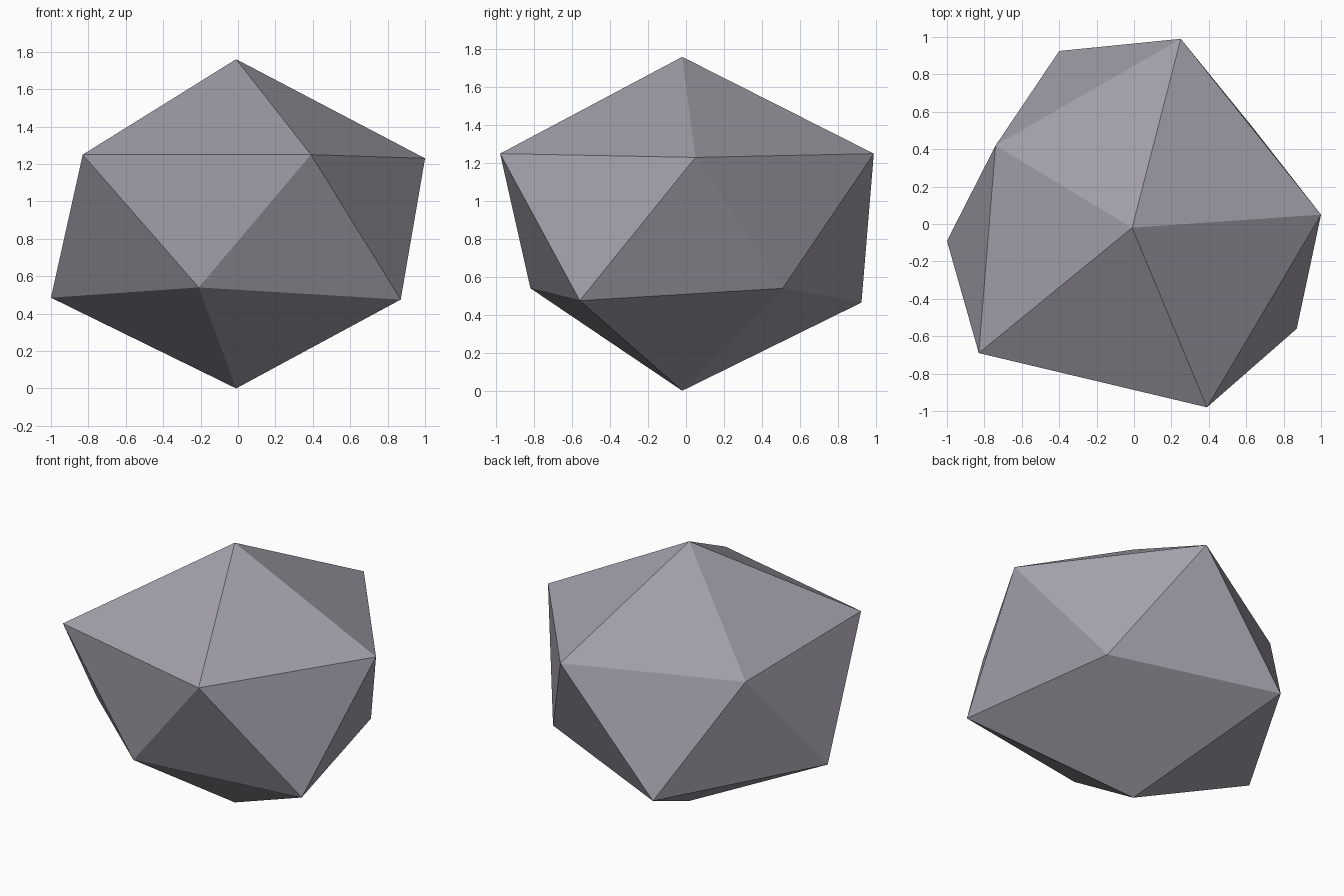
import bpy
import bmesh

cube = bpy.data.objects.get("Cube")
if cube:
    bpy.data.objects.remove(cube, do_unlink=True)

# Stone colour
stone = bpy.data.materials.new("grey_stone")
stone.use_nodes = True
colour = (0.36, 0.345, 0.40, 1.0)
stone.diffuse_color = colour
bsdf = next(n for n in stone.node_tree.nodes if n.type == "BSDF_PRINCIPLED")
bsdf.inputs["Base Color"].default_value = colour
bsdf.inputs["Roughness"].default_value = 0.9

# Rough rock: two uneven five-point rings between two poles, counter-clockwise
upper_ring = [(-0.83, -0.69, 1.25), (0.39, -0.98, 1.25), (1.0, 0.05, 1.23),
              (0.25, 0.99, 1.25), (-0.74, 0.42, 1.17)]
lower_ring = [(-0.21, -0.82, 0.54), (0.87, -0.56, 0.475), (0.64, 0.51, 0.54),
              (-0.40, 0.925, 0.465), (-1.0, -0.09, 0.485)]

bm = bmesh.new()
top = bm.verts.new((-0.01, -0.02, 1.76))
bottom = bm.verts.new((-0.01, -0.02, 0.0))
upper = [bm.verts.new(p) for p in upper_ring]
lower = [bm.verts.new(p) for p in lower_ring]

# Cap, zigzag belt and base
for i in range(5):
    j = (i + 1) % 5
    bm.faces.new((top, upper[i], upper[j]))
    bm.faces.new((upper[i], lower[i], upper[j]))
    bm.faces.new((lower[i], lower[j], upper[j]))
    bm.faces.new((bottom, lower[j], lower[i]))
bmesh.ops.recalc_face_normals(bm, faces=bm.faces)

mesh = bpy.data.meshes.new("rock")
bm.to_mesh(mesh)
bm.free()
mesh.materials.append(stone)
mesh.shade_flat()
rock = bpy.data.objects.new("rock", mesh)
bpy.context.collection.objects.link(rock)
